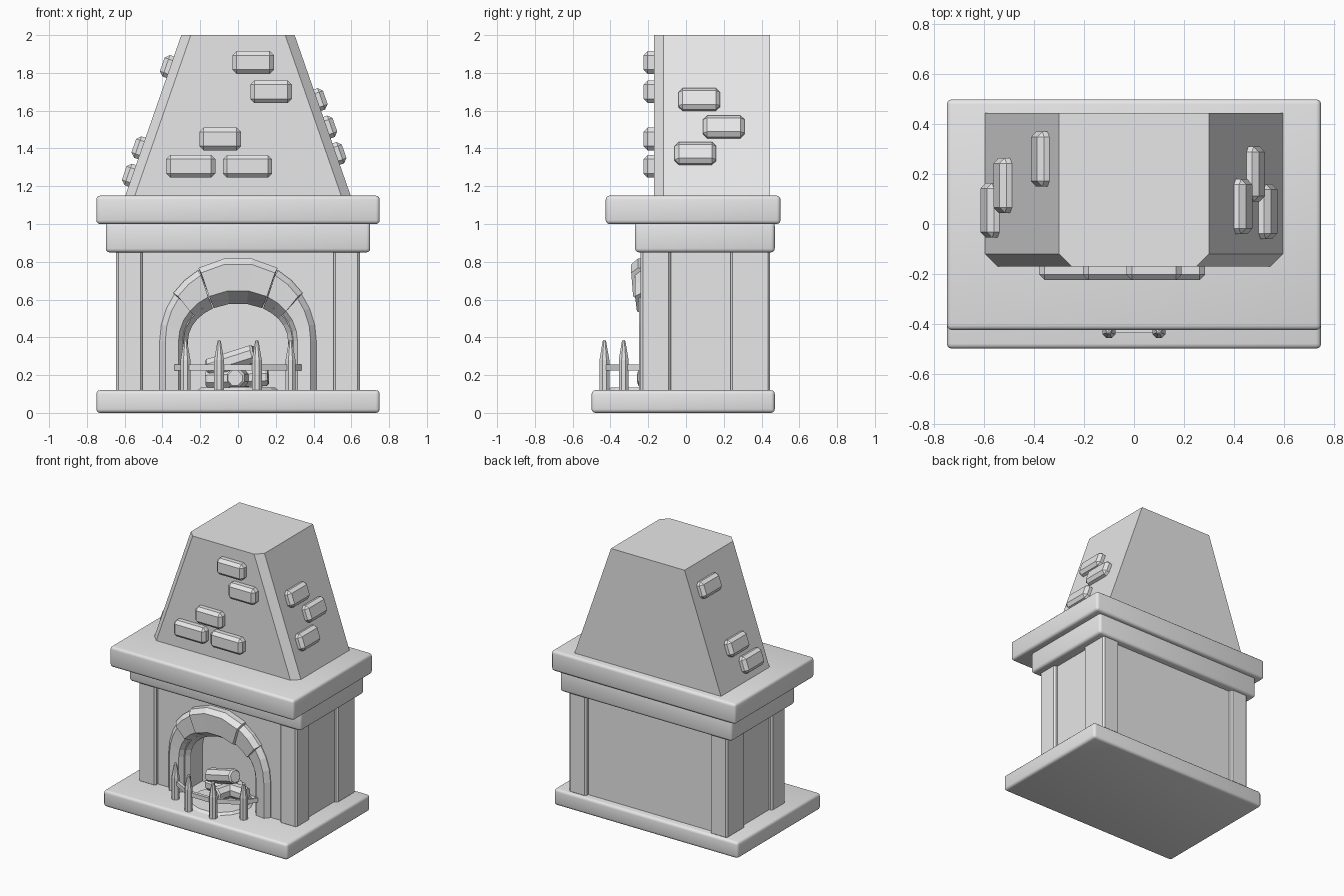
import bpy, bmesh, math
from mathutils import Vector, Matrix

cube = bpy.data.objects.get("Cube")
if cube:
    bpy.data.objects.remove(cube, do_unlink=True)

stone = bpy.data.materials.new("grey_stone")
stone.use_nodes = True
GREY = (0.8, 0.8, 0.8, 1)
stone.diffuse_color = GREY
stone.node_tree.nodes["Principled BSDF"].inputs["Base Color"].default_value = GREY


def finish(name, bm):
    bmesh.ops.recalc_face_normals(bm, faces=bm.faces)
    mesh = bpy.data.meshes.new(name)
    bm.to_mesh(mesh)
    bm.free()
    mesh.materials.append(stone)
    obj = bpy.data.objects.new(name, mesh)
    bpy.context.collection.objects.link(obj)
    return obj


def loft(name, rings):
    """Skin a list of equal point rings and cap both ends."""
    bm = bmesh.new()
    rows = [[bm.verts.new(p) for p in ring] for ring in rings]
    n = len(rows[0])
    for a, b in zip(rows, rows[1:]):
        for i in range(n):
            j = (i + 1) % n
            bm.faces.new((a[i], a[j], b[j], b[i]))
    bm.faces.new(rows[0])
    bm.faces.new(rows[-1])
    return finish(name, bm)


def box(name, lo, hi, bevel=0.0, segments=1, matrix=None):
    bm = bmesh.new()
    bmesh.ops.create_cube(bm, size=1)
    lo, hi = Vector(lo), Vector(hi)
    for v in bm.verts:
        v.co = (lo + hi) / 2 + v.co * (hi - lo)
    if bevel:
        bmesh.ops.bevel(bm, geom=bm.edges[:], offset=bevel, segments=segments,
                        profile=0.5, affect='EDGES')
    if matrix:
        bm.transform(matrix)
    return finish(name, bm)


def rod(name, start, end, profile, sides=8):
    """Round bar; profile holds (fraction along, radius)."""
    start, end = Vector(start), Vector(end)
    turn = (end - start).to_track_quat('Z', 'Y')
    rings = []
    for t, r in profile:
        centre = start.lerp(end, t)
        rings.append([centre + turn @ Vector((r * math.cos(a), r * math.sin(a), 0))
                      for a in (math.tau * (i + 0.5) / sides for i in range(sides))])
    return loft(name, rings)


# Slabs with softly rounded edges
slabs = [
    box("hearth_base", (-0.75, -0.5, 0), (0.75, 0.47, 0.12), 0.02, 3),
    box("mantel_support", (-0.7, -0.27, 0.85), (0.7, 0.47, 1.01), 0.02, 3),
    box("mantel_shelf", (-0.75, -0.425, 1.0), (0.75, 0.5, 1.15), 0.02, 3),
]
for slab in slabs:
    bpy.ops.object.select_all(action='DESELECT')
    slab.select_set(True)
    bpy.context.view_layer.objects.active = slab
    bpy.ops.object.shade_smooth_by_angle(angle=math.radians(35))

# Firebox: arched front wall with a solid block behind
FLOOR, SPRING, TOP = 0.11, 0.38, 0.9


def arch_point(t, rx, rz):
    """t is degrees round the arch; negative t runs down the right leg."""
    if t < 0:
        return rx, FLOOR
    return rx * math.cos(math.radians(t)), SPRING + rz * math.sin(math.radians(t))


outline = [(-0.62, FLOOR), (-0.62, TOP), (0.62, TOP), (0.62, FLOOR), (0.29, FLOOR)]
outline += [arch_point(t, 0.29, 0.23) for t in range(0, 181, 15)] + [(-0.29, FLOOR)]
loft("front_wall", [[(x, y, z) for x, z in outline] for y in (-0.21, 0.0)])
box("back_wall", (-0.62, 0.0, FLOOR), (0.62, 0.415, TOP))

# Corner pillars
for side, s in (("left", 1), ("right", -1)):
    for end, y0, y1 in (("front", -0.24, -0.08), ("back", 0.235, 0.445)):
        x0, x1 = sorted((s * 0.505, s * 0.645))
        box(f"{side}_{end}_pillar", (x0, y0, FLOOR), (x1, y1, TOP), 0.012)

# Arch stones: each is a chamfered section swept round part of the arch


def arch_stone(name, angles, front, grow=0.0, mirror=1):
    section = [(0.415, 0.425, -0.17), (0.415, 0.425, front + 0.035),
               (0.385, 0.395, front), (0.315, 0.27, front + 0.01),
               (0.265, 0.2, -0.17)]
    rings = []
    for t in angles:
        ring = []
        for k, (rx, rz, y) in enumerate(section):
            g = grow if k < 3 else 0
            x, z = arch_point(t, rx + g, rz + g)
            ring.append((x * mirror, y, z))
        rings.append(ring)
    return loft(name, rings)


arch_stone("keystone", (61, 80, 100, 119), -0.29, 0.018)
for side, s in (("left", 1), ("right", -1)):
    arch_stone(f"{side}_arch_stone", (36, 48, 60), -0.27, 0.008, s)
    arch_stone(f"{side}_jamb", (-1, 0, 12, 24, 36), -0.25, 0, s)

# Tapered chimney hood with cut front corners
hood = []
for z, w in ((1.14, 0.6), (2.0, 0.3)):
    hood.append([(-w, 0.445, z), (-w, -0.12, z), (0.05 - w, -0.17, z),
                 (w - 0.05, -0.17, z), (w, -0.12, z), (w, 0.445, z)])
loft("chimney_hood", hood)

# Raised bricks on the front of the hood
for i, (x, z, w) in enumerate(((0.08, 1.855, 0.11), (0.175, 1.7, 0.11), (-0.095, 1.45, 0.11),
                               (-0.25, 1.305, 0.13), (0.05, 1.305, 0.13))):
    box(f"front_brick_{i + 1}", (x - w, -0.225, z - 0.06), (x + w, -0.13, z + 0.06), 0.022)

# Raised bricks on the sloping sides
lean = math.atan2(0.3, 0.86)
for side, s, spots in (("left", 1, ((0.07, 1.655), (0.2, 1.51), (0.05, 1.37))),
                       ("right", -1, ((0.055, 1.255), (0.155, 1.4), (0.26, 1.83)))):
    for i, (y, z) in enumerate(spots):
        x = 0.6 - 0.35 * (z - 1.14)
        place = Matrix.Translation((s * x, y, z)) @ Matrix.Rotation(-s * lean, 4, 'Y')
        box(f"{side}_brick_{i + 1}", (-0.045, -0.11, -0.06), (0.045, 0.11, 0.06),
            0.022, 1, place)

# Fire guard: pointed pickets joined by a bent rail
for side, s in (("left", 1), ("right", -1)):
    for place, x, y in (("inner", 0.1, -0.432), ("outer", 0.278, -0.33)):
        rod(f"{side}_{place}_picket", (s * x, y, FLOOR), (s * x, y, 0.385),
            ((0, 0.028), (0.62, 0.028), (0.98, 0.01), (1, 0.005)))
half = [(0.335, -0.24), (0.278, -0.325), (0.1, -0.425)]
path = half + [(-x, y) for x, y in reversed(half)]
loft("guard_rail", [[(x, y - 0.012, 0.225), (x, y + 0.012, 0.225),
                     (x, y + 0.012, 0.257), (x, y - 0.012, 0.257)] for x, y in path])

# Ash bed and logs
rod("ash_bed", (0, -0.2, FLOOR), (0, -0.2, 0.135), ((0, 0.23), (1, 0.2)), 16)
LOG = ((0, 0.042), (0.04, 0.052), (0.96, 0.052), (1, 0.042))
rod("lower_log", (-0.17, -0.1, 0.18), (0.16, -0.13, 0.19), LOG)
rod("end_log", (-0.015, -0.25, 0.185), (0.04, -0.03, 0.185), LOG)
rod("upper_log", (-0.16, -0.1, 0.235), (0.09, -0.16, 0.315), LOG)
